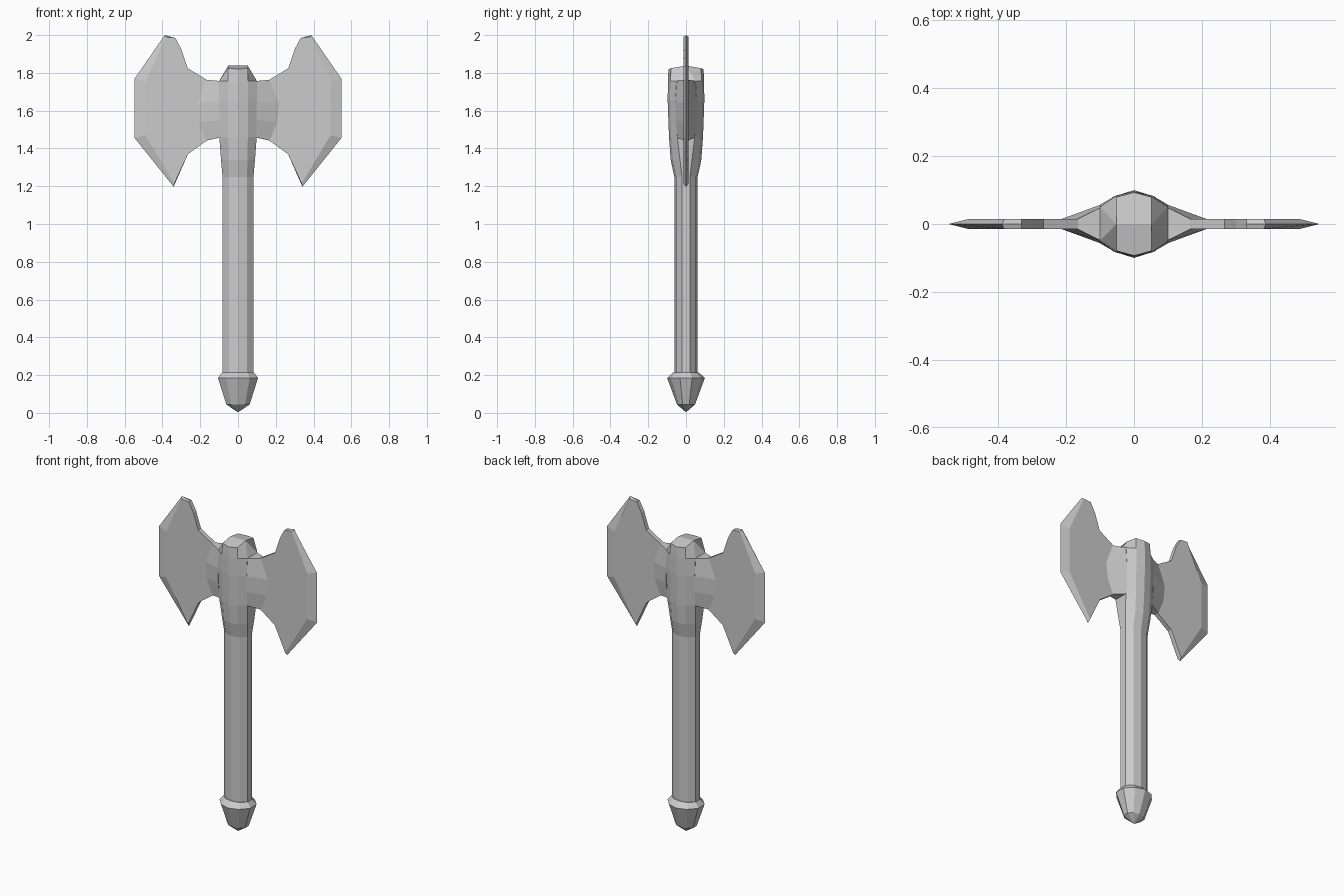
import bpy, bmesh

if "Cube" in bpy.data.objects:
    bpy.data.objects.remove(bpy.data.objects["Cube"])


def loft(name, rings, caps=None, mirror=False):
    """Skin closed rings of equal length and cap both ends."""
    bm = bmesh.new()
    vs = [[bm.verts.new(p) for p in r] for r in rings]
    n = len(rings[0])
    for a, b in zip(vs, vs[1:]):
        for i in range(n):
            j = (i + 1) % n
            bm.faces.new((a[i], a[j], b[j], b[i]))
    bm.faces.new(vs[0][::-1])
    for cap in caps or [range(n)]:
        bm.faces.new([vs[-1][i] for i in cap])
    bmesh.ops.remove_doubles(bm, verts=bm.verts, dist=0.0005)
    bmesh.ops.recalc_face_normals(bm, faces=bm.faces)
    mesh = bpy.data.meshes.new(name)
    bm.to_mesh(mesh)
    bm.free()
    ob = bpy.data.objects.new(name, mesh)
    bpy.context.collection.objects.link(ob)
    if mirror:
        ob.modifiers.new("Mirror", 'MIRROR').use_axis[0] = True
    return ob


def section(y0, x1, y1, x2, y2, z0, z1=None, z2=None):
    """Ten-sided section: front ridge, shoulder and side corner, mirrored."""
    z1 = z0 if z1 is None else z1
    z2 = z0 if z2 is None else z2
    half = [(0, -y0, z0), (x1, -y1, z1), (x2, -y2, z2),
            (x2, y2, z2), (x1, y1, z1), (0, y0, z0)]
    return half + [(-x, y, z) for x, y, z in half[4:0:-1]]


# Pommel
loft("pommel", [
    section(.002, .002, .001, .003, .001, 0.005),
    section(.048, .037, .041, .062, .017, 0.045),
    section(.100, .062, .080, .106, .032, 0.185),
    section(.066, .050, .055, .084, .022, 0.215),
])

# Handle
grip = (.062, .048, .052, .082, .021)
loft("handle", [section(*grip, 0.20), section(*grip, 1.26)])

# Flared socket with a ridged cap
loft("head_socket", [
    section(*grip, 1.25),
    section(.081, .050, .070, .090, .032, 1.34),
    section(.090, .052, .079, .099, .046, 1.46),
    section(.097, .053, .084, .100, .057, 1.65),
    section(.096, .053, .083, .100, .050, 1.757),
    section(.093, .052, .079, .052, .000, 1.82, 1.825, 1.838),
], caps=[(8, 9, 0, 1, 2), (3, 4, 5, 6, 7)])

# Tapered cheeks joining socket to blades
T = 0.014
inner = [(.095, .046, 1.458), (.098, .056, 1.55),
         (.098, .057, 1.65), (.095, .050, 1.757)]
outer = [(.168, T, 1.442), (.208, T, 1.54), (.216, T, 1.64), (.168, T, 1.763)]


def both_sides(points):
    return points + [(x, -y, z) for x, y, z in points[::-1]]


loft("blade_cheek", [both_sides(inner), both_sides(outer)], mirror=True)

# Blades with a sharpened outer edge
neck = [(.09, 1.459), (.09, 1.756), (.165, 1.763), (.267, 1.825),
        (.30, 1.925), (.332, 1.985)]
heel = [(.265, 1.37), (.165, 1.442)]
flat = [(.383, 1.990), (.490, 1.755), (.490, 1.470), (.337, 1.215)]
edge = [(.388, 2.000), (.547, 1.770), (.547, 1.455), (.341, 1.197)]
loft("blade", [[(x, y, z) for x, z in neck + rim + heel]
               for y, rim in ((-T, flat), (0, edge), (T, flat))], mirror=True)
